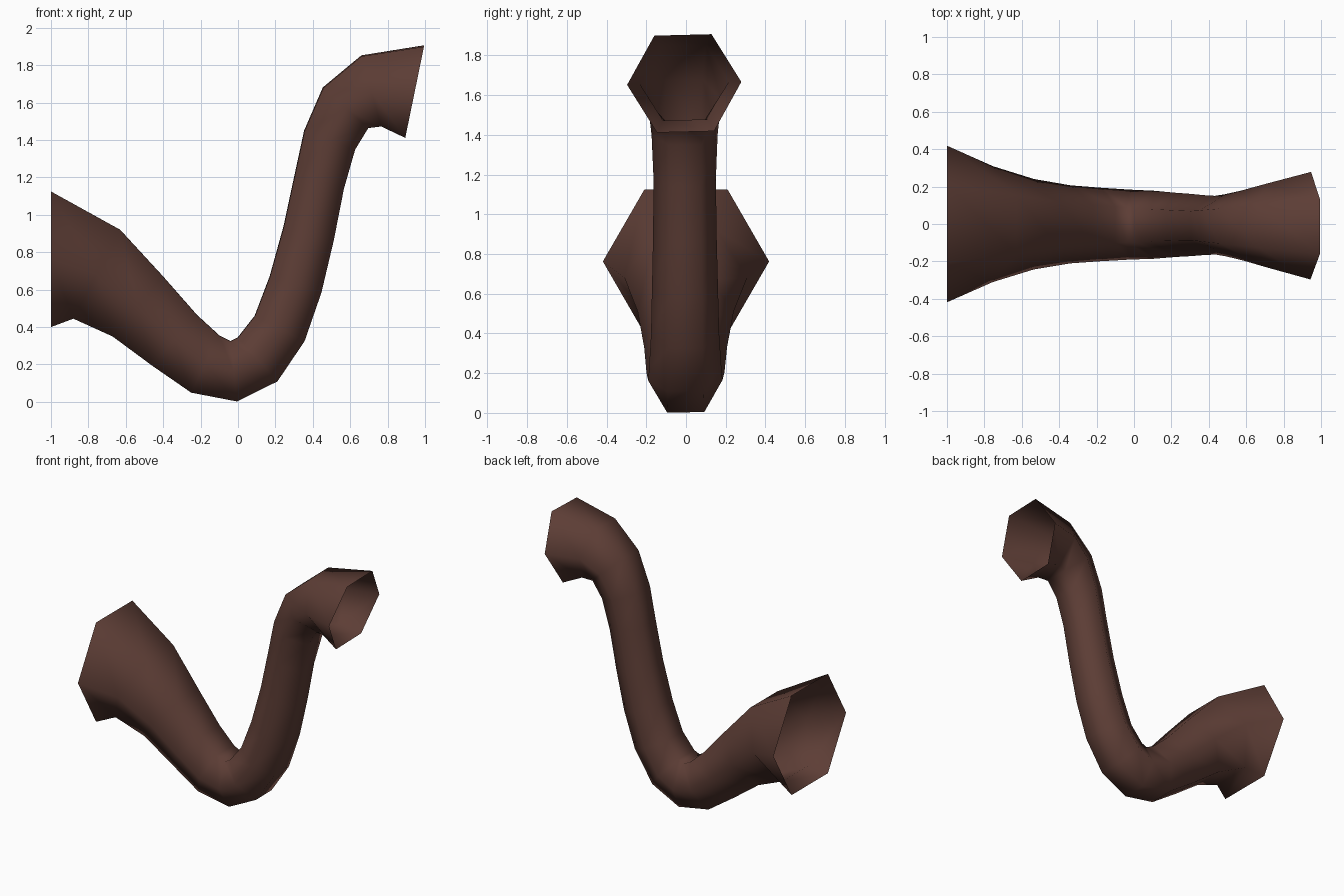
import bpy, bmesh, math
from mathutils import Vector

if "Cube" in bpy.data.objects:
    bpy.data.objects.remove(bpy.data.objects["Cube"])

# Side profile of the bent tube: upper and lower (x, z) point of every ring
upper = [(-1, 1.125), (-.63, .92), (-.40, .67), (-.22, .465), (-.10, .355),
         (-.04, .325), (.0, .345), (.09, .46), (.17, .67), (.245, .94),
         (.305, 1.22), (.355, 1.45), (.455, 1.68), (.66, 1.85), (.995, 1.903)]
lower = [(-1, .40), (-.88, .445), (-.67, .35), (-.46, .195), (-.25, .05),
         (-.005, .003), (.21, .11), (.355, .325), (.445, .585), (.51, .86),
         (.565, 1.14), (.625, 1.35), (.695, 1.465), (.765, 1.475), (.895, 1.415)]
SIDES = 6

# Brown hide
mat = bpy.data.materials.new("brown")
mat.diffuse_color = (.109, .047, .036, 1)
mat.use_nodes = True
mat.node_tree.nodes["Principled BSDF"].inputs["Base Color"].default_value = mat.diffuse_color

# Hexagonal rings, with a very slight roll and sideways drift to the far end
bm = bmesh.new()
rings = []
for i, (u, l) in enumerate(zip(upper, lower)):
    t = i / (len(upper) - 1)
    top, bottom = Vector((u[0], 0, u[1])), Vector((l[0], 0, l[1]))
    centre = (top + bottom) / 2 + Vector((0, -.009 * t, 0))
    up = (top - bottom).normalized()
    radius = (top - bottom).length / 2 / math.cos(math.pi / SIDES)
    ring = []
    for k in range(SIDES):
        a = k * math.tau / SIDES + .026 * t
        ring.append(bm.verts.new(centre + radius * (math.cos(a) * Vector((0, 1, 0))
                                                    + math.sin(a) * up)))
    rings.append(ring)

# Tube walls between the rings, both ends left open
for a, b in zip(rings, rings[1:]):
    for k in range(SIDES):
        n = (k + 1) % SIDES
        f = bm.faces.new((a[k], a[n], b[n], b[k]))
        f.smooth = True

mesh = bpy.data.meshes.new("bent_tube")
bm.to_mesh(mesh)
bm.free()
mesh.materials.append(mat)
tube = bpy.data.objects.new("bent_tube", mesh)
bpy.context.collection.objects.link(tube)
